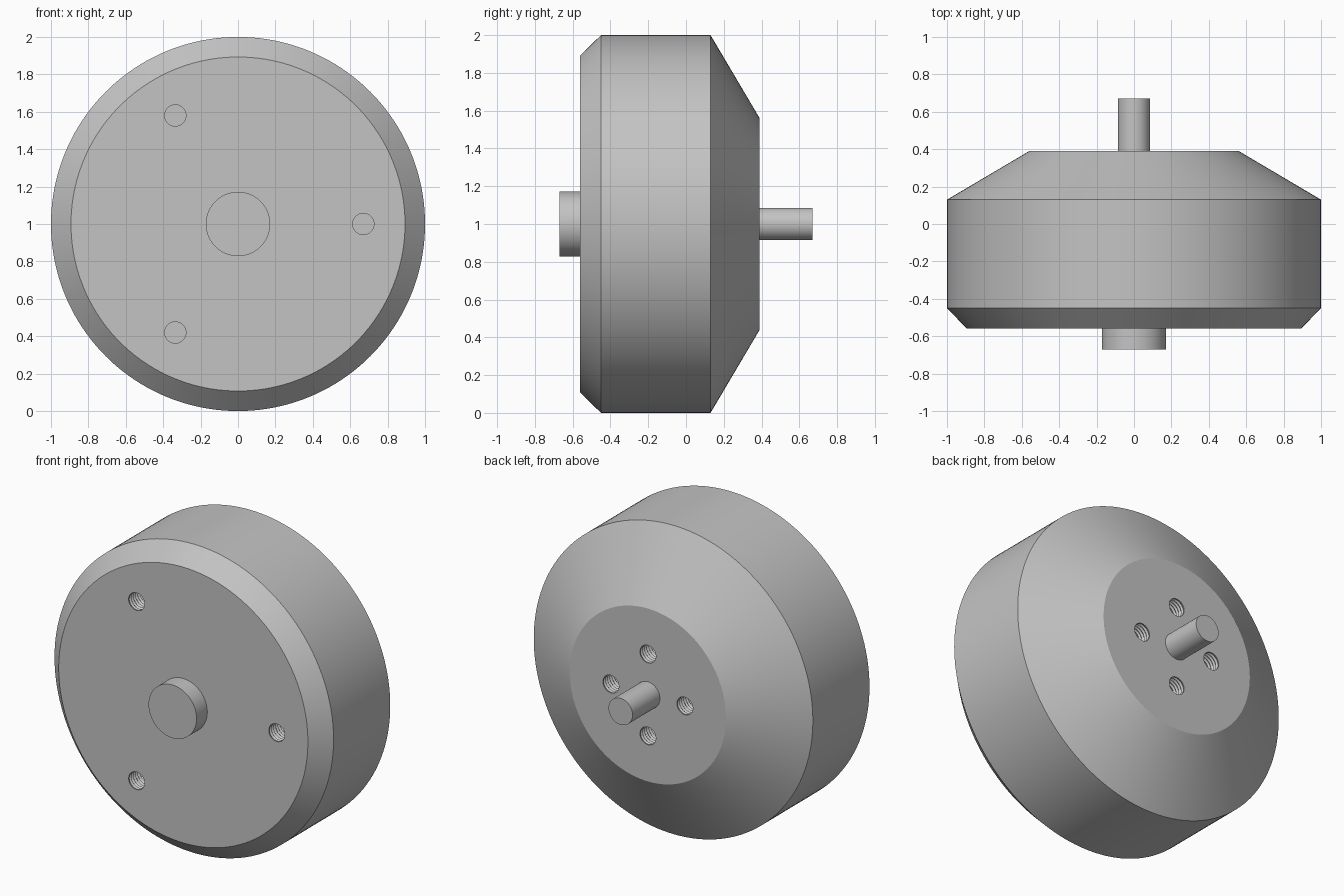
import bpy
import bmesh
from math import sin, cos, pi, radians
from mathutils import Vector

if "Cube" in bpy.data.objects:
    bpy.data.objects.remove(bpy.data.objects["Cube"], do_unlink=True)

AXIS = Vector((0, 0, 1))       # centre of the round body; the axis runs along y
FRONT, BACK = -0.56, 0.39      # flat end faces of the body

# Single metal colour
metal = bpy.data.materials.new("grey_metal")
metal.use_nodes = True
GREY = (0.55, 0.55, 0.55, 1)
metal.diffuse_color = GREY
metal.node_tree.nodes["Principled BSDF"].inputs["Base Color"].default_value = GREY


def lathe(bm, profile, centre, segments):
    """Add a closed solid turned around y from (y, radius) points."""
    rings = []
    for y, r in profile:
        rings.append([bm.verts.new(centre + Vector((r * cos(a), y, r * sin(a))))
                      for a in (2 * pi * i / segments for i in range(segments))])
    for lower, upper in zip(rings, rings[1:]):
        for i in range(segments):
            j = (i + 1) % segments
            bm.faces.new((lower[i], lower[j], upper[j], upper[i]))
    bm.faces.new(rings[0])
    bm.faces.new(rings[-1])


def finish(bm, name):
    bmesh.ops.recalc_face_normals(bm, faces=bm.faces)
    mesh = bpy.data.meshes.new(name)
    bm.to_mesh(mesh)
    bm.free()
    mesh.materials.append(metal)
    obj = bpy.data.objects.new(name, mesh)
    bpy.context.collection.objects.link(obj)
    return obj


def turned_part(name, profile, segments=128):
    bm = bmesh.new()
    lathe(bm, profile, AXIS, segments)
    return finish(bm, name)


# Body with a front chamfer and a long rear cone
body = turned_part("body", [(FRONT, 0.893), (-0.45, 1), (0.13, 1), (BACK, 0.56)], 160)
front_boss = turned_part("front_boss", [(-0.67, 0.172), (FRONT + 0.01, 0.172)])
rear_shaft = turned_part("rear_shaft", [(BACK - 0.01, 0.086), (0.67, 0.086)], 96)

# Threaded holes: three in the front face, four in the back face
BORE, GROOVE, PITCH, TURNS = 0.057, 0.066, 0.022, 9
thread = [(-0.02, BORE)]
for k in range(TURNS):
    depth = 0.006 + k * PITCH
    thread += [(depth, BORE), (depth + PITCH / 2, GROOVE)]
thread.append((0.006 + TURNS * PITCH, BORE))

bm = bmesh.new()
for face_y, inward, count, ring_radius in ((FRONT, 1, 3, 0.67), (BACK, -1, 4, 0.265)):
    for i in range(count):
        a = 2 * pi * i / count
        spot = AXIS + Vector((ring_radius * cos(a), face_y, ring_radius * sin(a)))
        lathe(bm, [(inward * d, r) for d, r in thread], spot, 40)
cutter = finish(bm, "hole_cutter")
cutter.hide_render = True

cut = body.modifiers.new("holes", "BOOLEAN")
cut.operation = "DIFFERENCE"
cut.solver = "EXACT"
cut.object = cutter
bpy.context.view_layer.objects.active = body
bpy.ops.object.modifier_apply(modifier=cut.name)
bpy.data.objects.remove(cutter, do_unlink=True)

# Smooth round walls, crisp edges
bpy.ops.object.select_all(action="DESELECT")
for part in (body, front_boss, rear_shaft):
    part.select_set(True)
bpy.context.view_layer.objects.active = body
bpy.ops.object.shade_smooth_by_angle(angle=radians(20))
